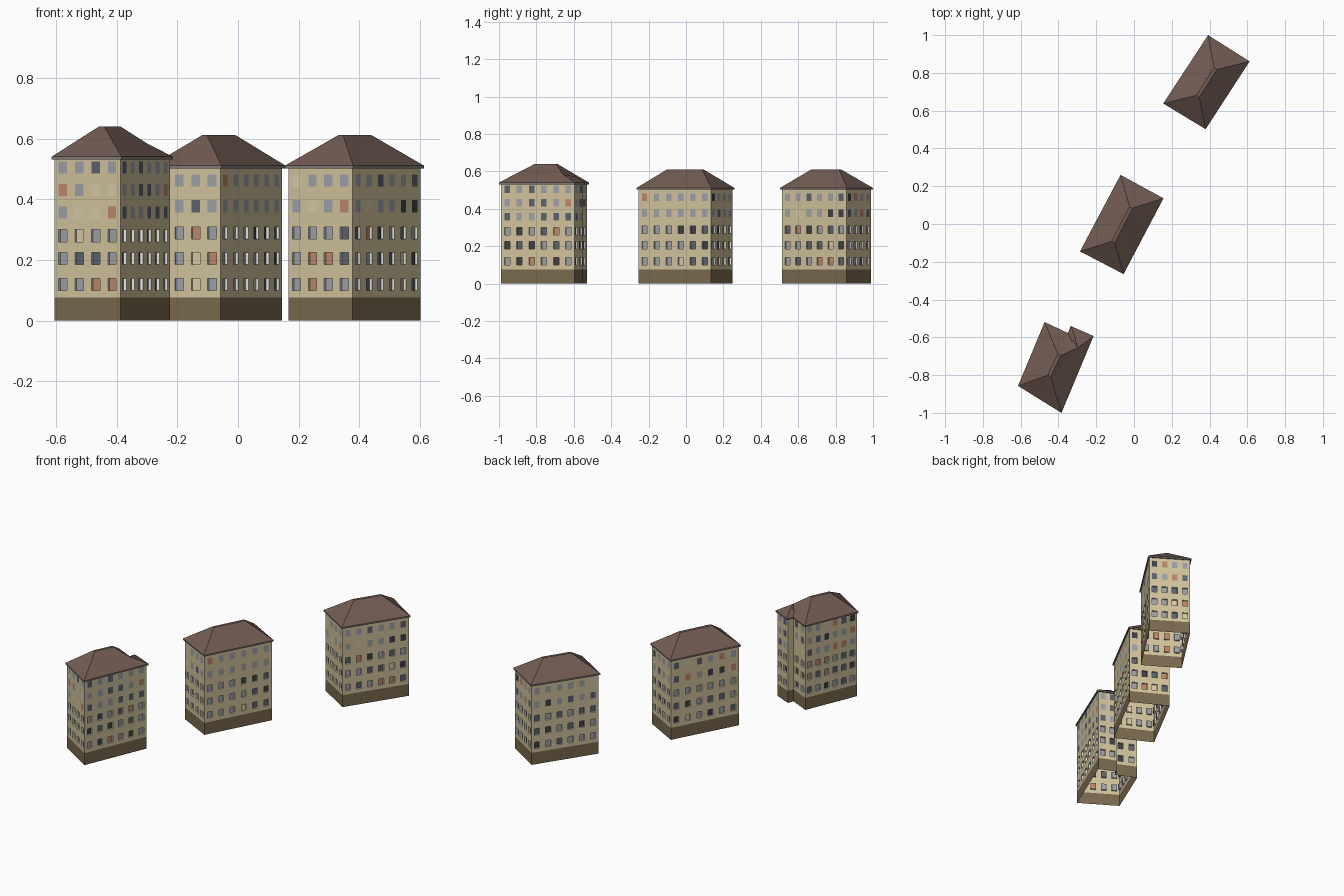
import bpy, bmesh, random
from mathutils import Vector

if "Cube" in bpy.data.objects:
    bpy.data.objects.remove(bpy.data.objects["Cube"])

random.seed(4)


def material(name, *srgb):
    m = bpy.data.materials.new(name)
    m.diffuse_color = [((c / 255 + 0.055) / 1.055) ** 2.4 for c in srgb] + [1]
    m.use_nodes = True
    m.node_tree.nodes["Principled BSDF"].inputs["Base Color"].default_value = m.diffuse_color
    return m


MATS = [material("plaster", 210, 196, 158), material("stone_base", 122, 106, 78),
        material("roof_brown", 114, 92, 83), material("eave_grey", 132, 124, 120),
        material("white_reveal", 236, 234, 228), material("glass_grey", 158, 161, 168),
        material("glass_slate", 92, 100, 112), material("glass_dark", 62, 64, 68),
        material("blind_terracotta", 190, 136, 108), material("blind_cream", 216, 202, 168)]
WALL, BASE, ROOF, EAVE, WHITE = range(5)
GLASS = {"g": 5, "s": 6, "d": 7, "o": 8, "c": 9}
BASE_TOP, WIN_W, WIN_H, RECESS = 0.076, 0.032, 0.04, 0.010
OVERHANG, EAVE_H = 0.008, 0.009


def finish(bm, name):
    bmesh.ops.remove_doubles(bm, verts=bm.verts, dist=1e-5)
    me = bpy.data.meshes.new(name)
    bm.to_mesh(me)
    bm.free()
    for m in MATS:
        me.materials.append(m)
    bpy.context.collection.objects.link(bpy.data.objects.new(name, me))


def add(bm, pts, mat):
    f = bm.faces.new([bm.verts.new(p) for p in pts])
    f.material_index = mat
    return f


def inset(poly, d):
    """Move every edge of a counter-clockwise outline inwards by d."""
    out = []
    for i, p in enumerate(poly):
        e1 = (p - poly[i - 1]).normalized()
        e2 = (poly[(i + 1) % len(poly)] - p).normalized()
        n1, n2 = Vector((-e1.y, e1.x)), Vector((-e2.y, e2.x))
        out.append(p + (n1 + n2) * d / (1 + n1.dot(n2)))
    return out


def wall(bm, a, b, top, rows, cols, pattern=None):
    """Wall cut into a grid; lower three window rows recessed, upper ones flush."""
    length = (b - a).length
    u = (b - a) / length
    inward = Vector((-u.y, u.x))

    def pt(s, z, depth=0):
        q = a + u * s + inward * depth
        return Vector((q.x, q.y, z))

    def quad(s0, s1, z0, z1, mat, depth=0):
        add(bm, [pt(s0, z0, depth), pt(s1, z0, depth), pt(s1, z1, depth), pt(s0, z1, depth)], mat)

    us, zs = [0], [BASE_TOP]
    for i in range(cols):
        c = (i + 0.5) * length / cols
        us += [c - WIN_W / 2, c + WIN_W / 2]
    for z in rows:
        zs += [z - WIN_H / 2, z + WIN_H / 2]
    us.append(length)
    zs.append(top)
    quad(0, length, 0, BASE_TOP, BASE)
    for j in range(len(zs) - 1):
        for i in range(len(us) - 1):
            s0, s1, z0, z1 = us[i], us[i + 1], zs[j], zs[j + 1]
            if not (i % 2 and j % 2):
                quad(s0, s1, z0, z1, WALL)
                continue
            key = pattern[j // 2][i // 2] if pattern else random.choice("gggggsssddoc")
            if j // 2 > 2:
                quad(s0, s1, z0, z1, GLASS[key])
                continue
            ring = [(s0, z0), (s1, z0), (s1, z1), (s0, z1)]
            for k in range(4):
                p, q = ring[k], ring[(k + 1) % 4]
                add(bm, [pt(*p), pt(*q), pt(*q, RECESS), pt(*p, RECESS)], WHITE)
            quad(s0, s1, z0, z1, GLASS[key], RECESS)


def house(name, outline, cols, rows, wall_top, roof_points, roof_faces, pattern):
    outline = [Vector(p) for p in outline]
    inner = inset(outline, OVERHANG)
    n = len(outline)
    # walls with windows, open at the bottom
    bm = bmesh.new()
    for i in range(n):
        wall(bm, inner[i], inner[(i + 1) % n], wall_top, rows, cols[i],
             pattern if i == n - 1 else None)
    finish(bm, name + "_walls")
    # eave: soffit ring and fascia
    bm = bmesh.new()
    z1 = wall_top + EAVE_H
    for i in range(n):
        k = (i + 1) % n
        a, b, c, d = outline[i], outline[k], inner[k], inner[i]
        add(bm, [(*d, wall_top), (*c, wall_top), (*b, wall_top), (*a, wall_top)], EAVE)
        add(bm, [(*a, wall_top), (*b, wall_top), (*b, z1), (*a, z1)], EAVE)
    finish(bm, name + "_eave")
    # hipped roof with a narrow flat ridge
    bm = bmesh.new()
    pts = [(*p, z1) for p in outline] + [(x, y, z1 + h) for x, y, h in roof_points]
    faces = [add(bm, [pts[i] for i in f], ROOF) for f in roof_faces]
    bmesh.ops.triangulate(bm, faces=[f for f in faces if len(f.verts) > 4])
    finish(bm, name + "_roof")


def ridge(start, end, height, half=0.009):
    """Four corners of the flat ridge: front right, back right, back left, front left."""
    a, b = Vector(start), Vector(end)
    d = (b - a).normalized() * half
    s = Vector((d.y, -d.x))
    return [(*p, height) for p in (a + s, b + s, b - s, a - s)]


HIP = [(0, 1, 5, 4), (1, 2, 6, 5), (2, 3, 7, 6), (3, 0, 4, 7), (4, 5, 6, 7)]
ROWS5 = [0.119, 0.205, 0.289, 0.377, 0.462]
ROWS6 = [0.119, 0.205, 0.280, 0.356, 0.431, 0.505]

# outlines run counter-clockwise from the front corner; patterns list rows bottom to top
house("middle_house", [(-0.055, -0.265), (0.156, 0.136), (-0.071, 0.26), (-0.286, -0.145)],
      [6, 4, 6, 4], ROWS5, 0.502, ridge((-0.110, -0.096), (-0.016, 0.088), 0.1), HIP,
      ["ggcg", "ggco", "ggog", "cgsg", "cggg"])

house("back_house", [(0.379, 0.502), (0.612, 0.861), (0.392, 1.0), (0.155, 0.638)],
      [6, 4, 6, 4], ROWS5, 0.502, ridge((0.338, 0.676), (0.432, 0.823), 0.1), HIP,
      ["gogg", "goos", "gggs", "gcgo", "cggg"])

# front house has a stepped back wall, with a small valley in the roof
house("front_house", [(-0.384, -1.0), (-0.214, -0.593), (-0.335, -0.54), (-0.350, -0.577),
                      (-0.473, -0.519), (-0.614, -0.857)],
      [6, 2, 0, 2, 6, 4], ROWS6, 0.531,
      ridge((-0.449, -0.804), (-0.396, -0.692), 0.1)
      + [(-0.298, -0.656, 0.043), (-0.314, -0.593, 0.032), (-0.330, -0.624, 0.027)],
      [(0, 1, 10, 7, 6), (1, 2, 11, 10), (2, 3, 12, 11), (3, 4, 8, 7, 10, 11, 12),
       (4, 5, 9, 8), (5, 0, 6, 9), (6, 7, 8, 9)],
      ["ggoo", "gssg", "gcgg", "gcco", "ogcc", "ggsg"])
